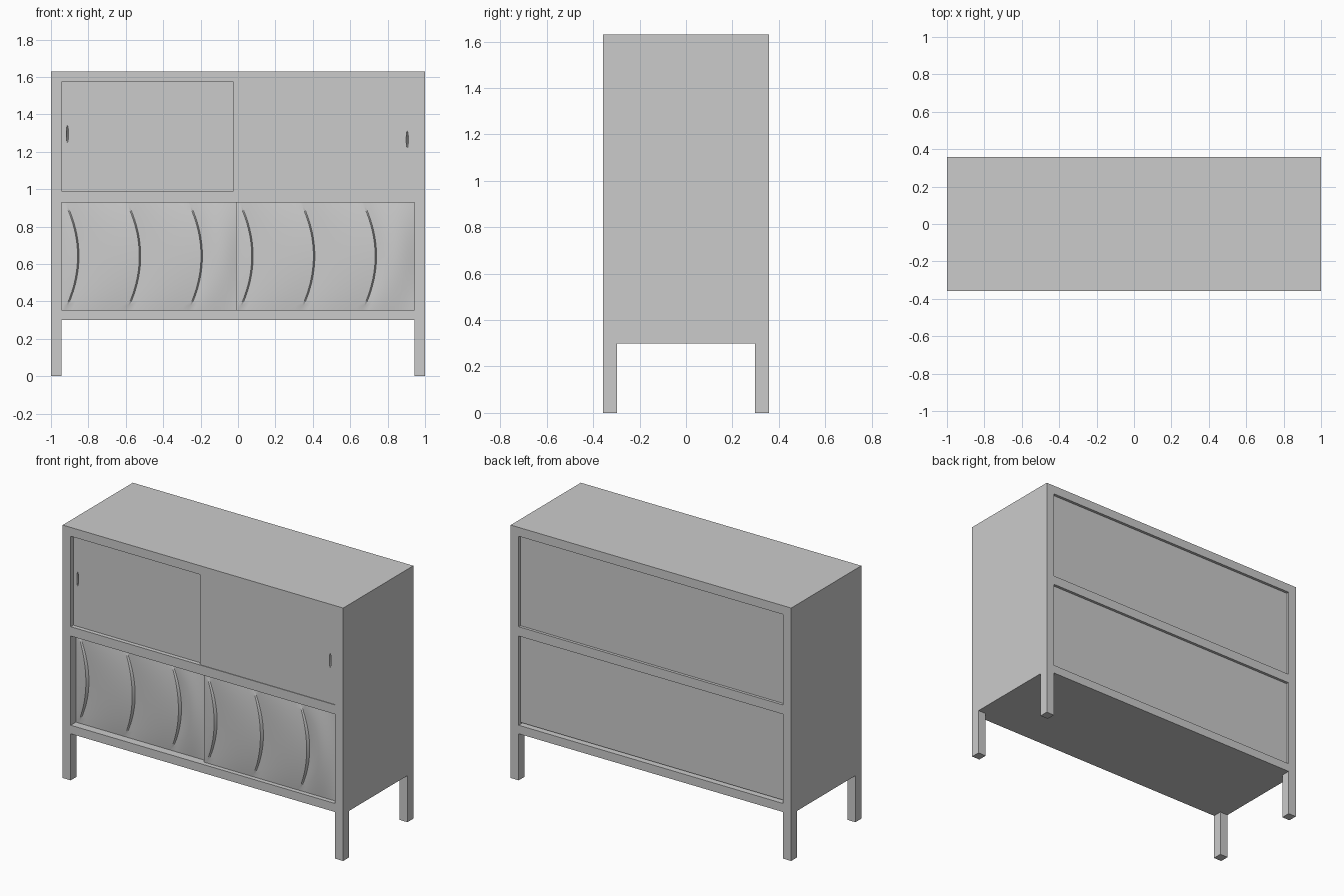
import bpy, bmesh, math

if "Cube" in bpy.data.objects:
    bpy.data.objects.remove(bpy.data.objects["Cube"])

W, D, Z0, Z1, T = 1.0, 0.357, 0.30, 1.63, 0.057
IN = W - T                      # inner half width
LOW, HIGH = (0.355, 0.93), (0.99, 1.573)


def finish(name, bm):
    bmesh.ops.recalc_face_normals(bm, faces=bm.faces)
    me = bpy.data.meshes.new(name)
    bm.to_mesh(me)
    bm.free()
    ob = bpy.data.objects.new(name, me)
    bpy.context.collection.objects.link(ob)
    return ob


def box(name, x, y, z):
    bm = bmesh.new()
    bmesh.ops.create_cube(bm, size=1)
    for v in bm.verts:
        v.co = [(r[0] + r[1]) / 2 + c * (r[1] - r[0])
                for r, c in zip((x, y, z), v.co)]
    return finish(name, bm)


# Carcass: top, shelf, bottom and the two sides
box("top_board", (-W, W), (-D, D), (HIGH[1], Z1))
box("middle_shelf", (-IN, IN), (-D, D), (LOW[1], HIGH[0]))
box("bottom_board", (-IN, IN), (-D, D), (Z0, LOW[0]))
for s, side in ((-1, "left"), (1, "right")):
    xs = sorted((s * W, s * IN))
    box(side + "_side", xs, (-D, D), (Z0, HIGH[1]))
    # Corner legs
    for t, end in ((-1, "front"), (1, "back")):
        box(f"{end}_{side}_leg", xs, sorted((t * D, t * (D - 0.06))), (0, Z0))

# Slightly recessed back panels, the lower one just clear of the bottom board
box("upper_back_panel", (-IN, IN), (D - 0.04, D - 0.018), HIGH)
box("lower_back_panel", (-IN, IN), (D - 0.04, D - 0.018), (LOW[0] + 0.012, LOW[1]))


# Plain upper sliding doors with slim scooped finger pulls
def plain_door(name, x, front, pull):
    door = box(name, x, (front, front + 0.022), HIGH)
    bm = bmesh.new()
    bmesh.ops.create_uvsphere(bm, u_segments=16, v_segments=10, radius=1)
    for v in bm.verts:
        v.co = (pull[0] + v.co.x * 0.006, front + v.co.y * 0.012,
                pull[1] + v.co.z * 0.046)
    cutter = finish(name + "_pull_cutter", bm)
    cutter.hide_render = True
    cutter.hide_set(True)
    mod = door.modifiers.new("finger_pull", 'BOOLEAN')
    mod.operation, mod.solver, mod.object = 'DIFFERENCE', 'EXACT', cutter
    bpy.context.view_layer.objects.active = door
    bpy.ops.object.modifier_apply(modifier=mod.name)
    bpy.data.objects.remove(cutter)


plain_door("upper_left_door", (-IN, 0.02), -0.33, (-0.912, 1.295))
plain_door("upper_right_door", (-0.025, IN), -0.353, (0.905, 1.265))


# Carved lower sliding doors: crescent ridges that rise slowly and drop sharply
def carved_door(name, x0, x1, front, back):
    nz, period, first, n = 24, 0.33, 0.085, 10
    zc, half = (LOW[0] + LOW[1]) / 2, (LOW[1] - LOW[0]) / 2
    # Columns as (offset across door, bend factor, relief height)
    cols = [(0, 0, 0), (0.04, 0.5, 0.7), (first, 1, 1)]
    for k in range(3):
        start = first + k * period + 0.008
        last = k == 2
        width = x1 - x0 - start if last else period - 0.008
        for i in range(n + 1):
            u = i / n
            cols.append((start + width * u, 1 - u if last else 1,
                         math.sin(u * math.pi * (1 if last else 0.5))))
    bm = bmesh.new()
    rows = []
    for j in range(nz + 1):
        t = -1 + 2 * j / nz
        rows.append([bm.verts.new((x0 + s - 0.07 * t * t * b,
                                   front - 0.02 * (1 - t * t) * h,
                                   zc + half * t)) for s, b, h in cols])
    for a, b in zip(rows, rows[1:]):
        for i in range(len(cols) - 1):
            bm.faces.new((a[i], a[i + 1], b[i + 1], b[i]))
    # Close the rim with a flat back
    rim = (rows[0] + [r[-1] for r in rows[1:-1]] + rows[-1][::-1]
           + [r[0] for r in rows[-2:0:-1]])
    rear = [bm.verts.new((v.co.x, back, v.co.z)) for v in rim]
    for i in range(len(rim)):
        k = (i + 1) % len(rim)
        bm.faces.new((rim[i], rear[i], rear[k], rim[k]))
    bm.faces.new(rear)
    ob = finish(name, bm)
    bpy.ops.object.select_all(action='DESELECT')
    ob.select_set(True)
    bpy.context.view_layer.objects.active = ob
    bpy.ops.object.shade_smooth_by_angle(angle=math.radians(30))


carved_door("lower_left_door", -IN, 0.012, -0.304, -0.285)
carved_door("lower_right_door", -0.012, IN, -0.328, -0.311)
